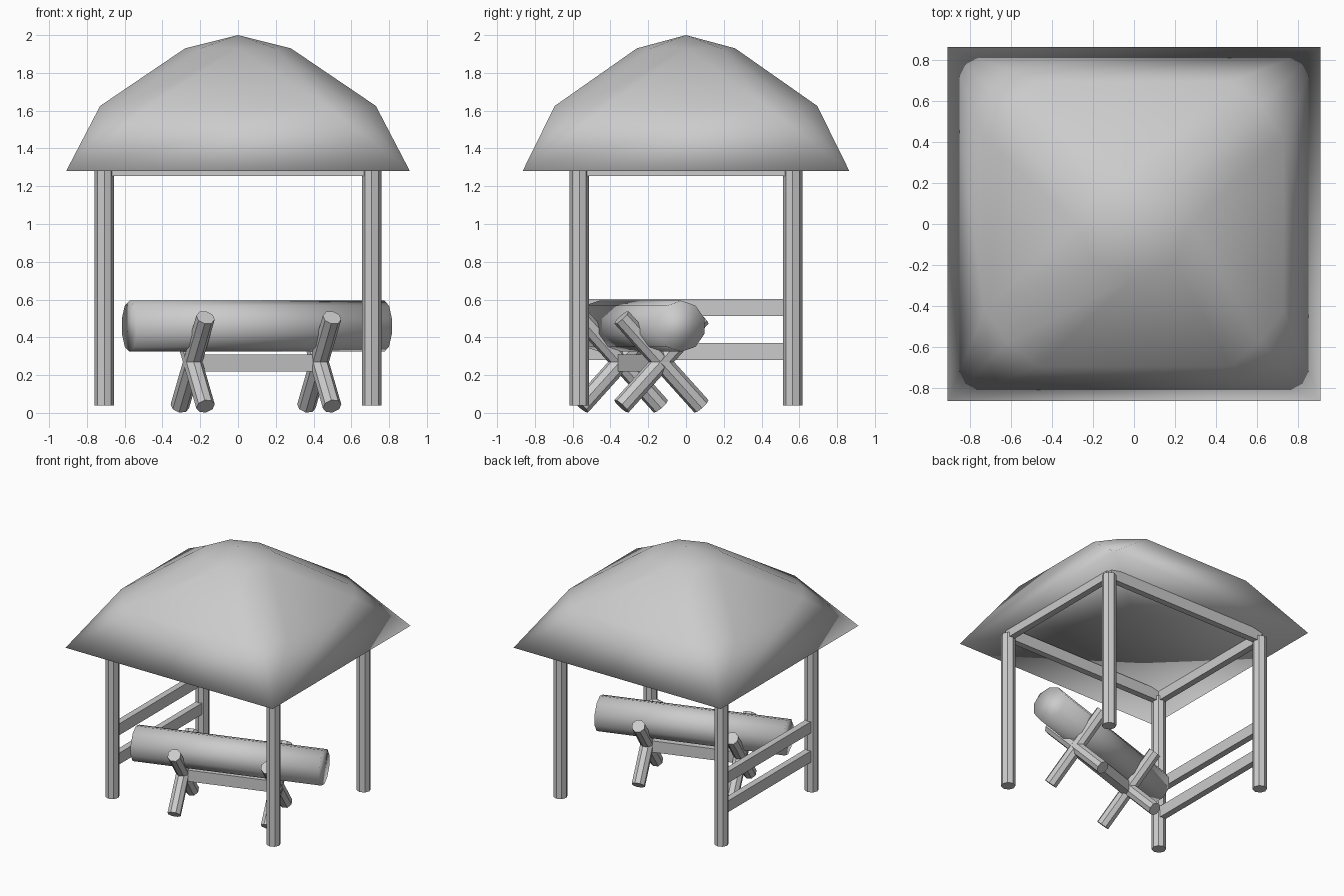
import bpy, bmesh, math
from mathutils import Vector

cube = bpy.data.objects.get("Cube")
if cube:
    bpy.data.objects.remove(cube)

GREY = (0.6, 0.6, 0.6, 1)
grey = bpy.data.materials.new("plain_grey")
grey.use_nodes = True
grey.diffuse_color = GREY
grey.node_tree.nodes["Principled BSDF"].inputs["Base Color"].default_value = GREY


def add_object(name, bm, smooth=False):
    bmesh.ops.recalc_face_normals(bm, faces=bm.faces)
    for f in bm.faces:
        f.smooth = smooth
    mesh = bpy.data.meshes.new(name)
    bm.to_mesh(mesh)
    bm.free()
    mesh.materials.append(grey)
    obj = bpy.data.objects.new(name, mesh)
    bpy.context.collection.objects.link(obj)
    return obj


def pole(name, start, end, radius, sides=8, smooth=False):
    """Round timber running from start to end."""
    start, end = Vector(start), Vector(end)
    axis = end - start
    bm = bmesh.new()
    bmesh.ops.create_cone(bm, cap_ends=True, segments=sides, radius1=radius,
                          radius2=radius, depth=axis.length)
    obj = add_object(name, bm, smooth)
    obj.rotation_mode = 'QUATERNION'
    obj.rotation_quaternion = Vector((0, 0, 1)).rotation_difference(axis)
    obj.location = (start + end) / 2
    return obj


def board(name, centre, size, yaw=0.0):
    bm = bmesh.new()
    bmesh.ops.create_cube(bm, size=1)
    bmesh.ops.scale(bm, vec=size, verts=bm.verts)
    obj = add_object(name, bm)
    obj.location = centre
    obj.rotation_euler.z = yaw
    return obj


# Roof: square eaves, a rounded square ring, a round ring and a peak
bm = bmesh.new()
QUADRANTS = ((1, 1), (-1, 1), (-1, -1), (1, -1))
eaves = [bm.verts.new((.91 * sx, .865 * sy, 1.28)) for sx, sy in QUADRANTS]
corners = []
for sx, sy in QUADRANTS:
    trio = [bm.verts.new((x * sx, y * sy, 1.625))
            for x, y in ((.73, .42), (.615, .575), (.47, .695))]
    corners.append(trio if sx * sy > 0 else trio[::-1])
high = [bm.verts.new((.28 * math.cos(i * math.pi / 4),
                      .26 * math.sin(i * math.pi / 4), 1.93)) for i in range(8)]
peak = bm.verts.new((0, 0, 2))
ceiling = bm.verts.new((0, 0, 1.48))
for i in range(4):
    j = (i + 1) % 4
    first, middle, last = corners[i]
    following = corners[j][0]
    before, diagonal, after = high[2 * i], high[2 * i + 1], high[(2 * i + 2) % 8]
    for face in ((eaves[i], eaves[j], following, last),
                 (eaves[i], middle, first), (eaves[i], last, middle),
                 (first, middle, diagonal, before),
                 (middle, last, after, diagonal),
                 (last, following, after),
                 (before, diagonal, peak), (diagonal, after, peak),
                 (eaves[j], eaves[i], ceiling)):
        bm.faces.new(face)
add_object("roof", bm, smooth=True)

# Posts and the beams that join their tops
PX, PY = .708, .565
for sx, side in ((1, "left"), (-1, "right")):
    for sy, end in ((-1, "front"), (1, "back")):
        pole(f"{end}_{side}_post", (sx * PX, sy * PY, .04),
             (sx * PX, sy * PY, 1.29), .052)
    board(f"{side}_beam", (sx * PX, 0, 1.3), (.05, 2 * PY, .09))
for sy, end in ((-1, "front"), (1, "back")):
    board(f"{end}_beam", (0, sy * PY, 1.3), (2 * PX, .05, .09))

# Two rails along one side
for name, z in (("lower_rail", .325), ("upper_rail", .557)):
    board(name, (-PX, 0, z), (.05, 2 * PY, .09))

# Log on a pair of crossed supports, all turned by the same angle
log_right, log_left = Vector((-.575, -.46, .459)), Vector((.775, -.025, .459))
along = (log_left - log_right).normalized()
across = Vector((along.y, -along.x, 0))
pole("log", log_right, log_left, .135, 10, smooth=True)
crossings = {"left": Vector((.43, -.13, .27)), "right": Vector((-.24, -.345, .27))}
for side, c in crossings.items():
    for sign, tag in ((1, "front"), (-1, "back")):
        reach = across * .222 * sign + Vector((0, 0, .235))
        pole(f"{side}_support_leg_{tag}", c - reach, c + reach, .05)
middle = (crossings["left"] + crossings["right"]) / 2
board("support_crossbar", (middle.x, middle.y, .263), (.69, .06, .09),
      math.atan2(along.y, along.x))
